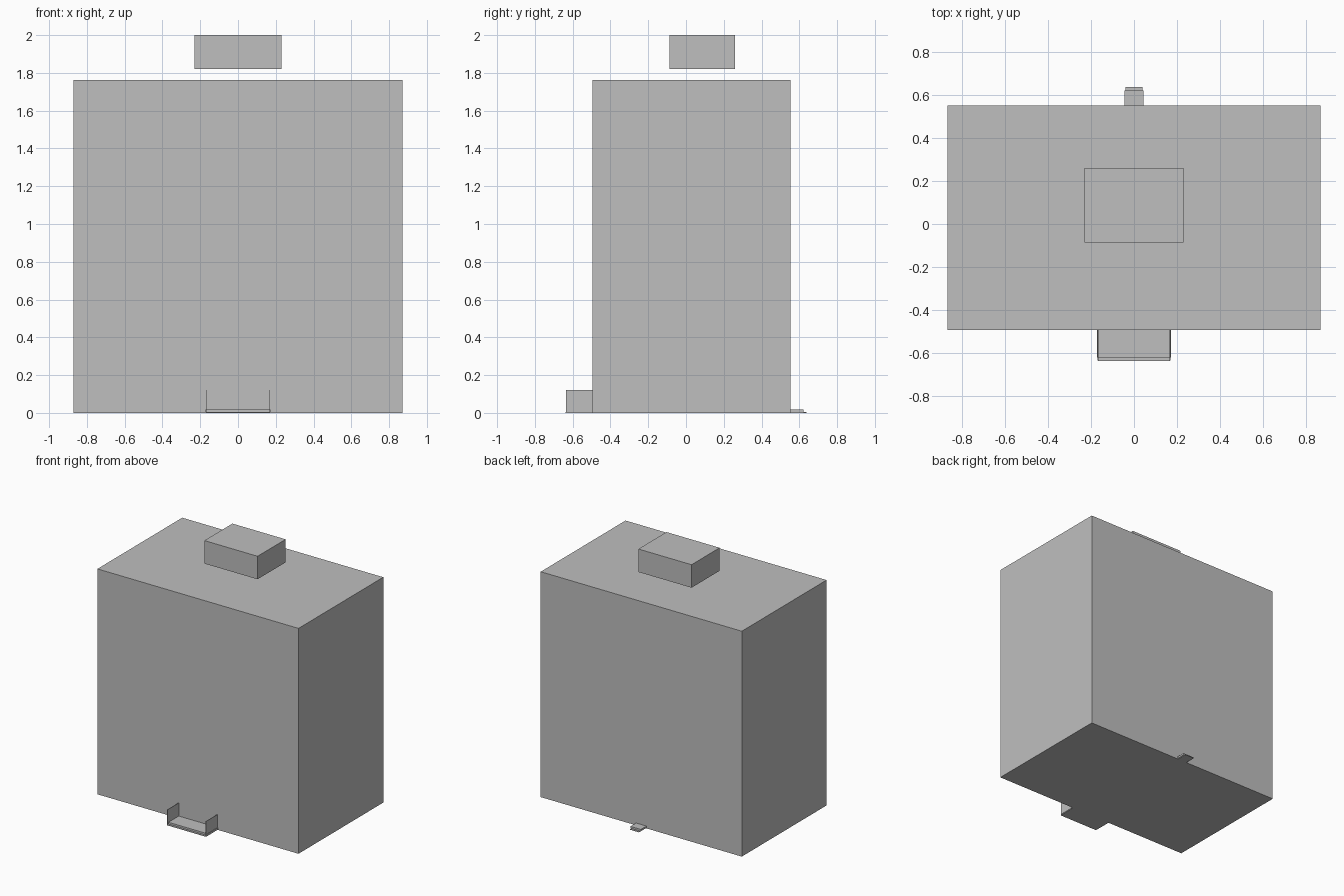
import bpy
import bmesh

default = bpy.data.objects.get("Cube")
if default:
    bpy.data.objects.remove(default, do_unlink=True)

grey = bpy.data.materials.new("plain grey")
grey.use_nodes = True
colour = (0.52, 0.52, 0.52, 1)
grey.diffuse_color = colour
grey.node_tree.nodes["Principled BSDF"].inputs["Base Color"].default_value = colour


def box(name, xs, ys, zs):
    """Axis-aligned box spanning the given ranges."""
    bm = bmesh.new()
    bmesh.ops.create_cube(bm, size=1)
    for v in bm.verts:
        v.co = [r[0] if c < 0 else r[1] for c, r in zip(v.co, (xs, ys, zs))]
    mesh = bpy.data.meshes.new(name)
    bm.to_mesh(mesh)
    bm.free()
    mesh.materials.append(grey)
    obj = bpy.data.objects.new(name, mesh)
    bpy.context.collection.objects.link(obj)
    return obj


FRONT, BACK = -0.495, 0.553
PLATE = 0.004

# Main block and the smaller block hovering above it
box("main_block", (-0.87, 0.87), (FRONT, BACK), (0, 1.763))
box("roof_block", (-0.23, 0.23), (-0.087, 0.26), (1.82, 2))

# Front step: slab, thin base plate and two upright cheeks
box("front_step", (-0.173, 0.173), (-0.622, FRONT), (PLATE, 0.018))
box("front_step_base", (-0.168, 0.168), (-0.638, FRONT), (0, PLATE))
for name, side in (("left", 1), ("right", -1)):
    edges = sorted((side * 0.166, side * 0.17))
    box(f"front_step_{name}_cheek", edges, (-0.636, FRONT), (0, 0.12))

# Back step: small slab on a thin base plate
box("back_step", (-0.045, 0.045), (BACK, 0.622), (PLATE, 0.018))
box("back_step_base", (-0.04, 0.04), (BACK, 0.638), (0, PLATE))
